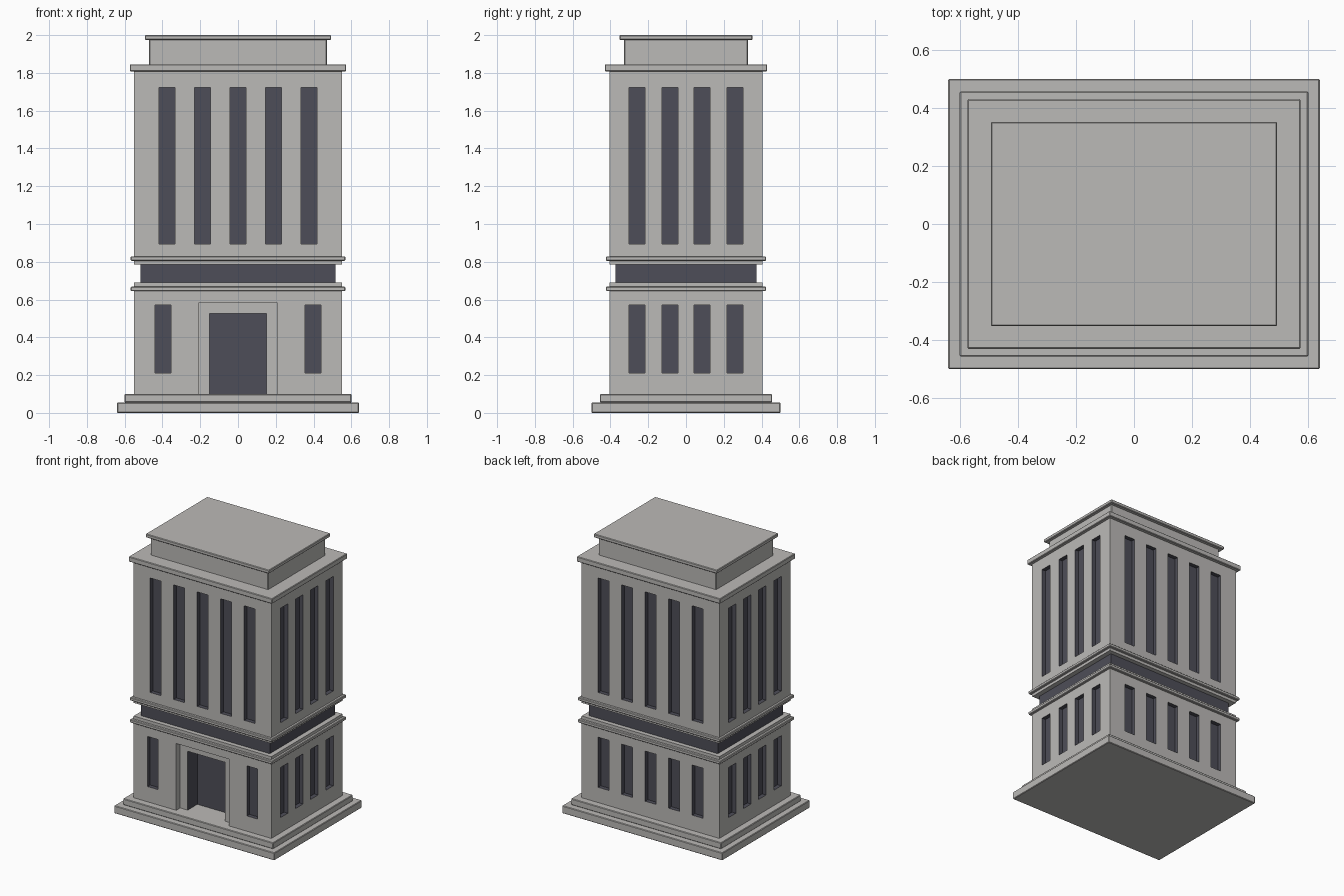
import bpy, bmesh
from mathutils import Vector

if "Cube" in bpy.data.objects:
    bpy.data.objects.remove(bpy.data.objects["Cube"])


def material(name, rgb):
    m = bpy.data.materials.new(name)
    m.diffuse_color = (*rgb, 1)
    m.use_nodes = True
    m.node_tree.nodes["Principled BSDF"].inputs["Base Color"].default_value = m.diffuse_color
    return m


STONE = material("warm grey stone", (0.50, 0.49, 0.475))
GLASS = material("dark glass", (0.076, 0.076, 0.098))
HX, HY = 0.55, 0.405          # half size of the walls
WIN, DEPTH = 0.0425, 0.03     # window half width and recess


def add_object(name, bm, mats):
    me = bpy.data.meshes.new(name)
    bm.to_mesh(me)
    bm.free()
    for m in mats:
        me.materials.append(m)
    ob = bpy.data.objects.new(name, me)
    bpy.context.collection.objects.link(ob)
    return ob


def slab(name, hx, hy, z0, z1, mat=STONE, bevel=0.004):
    bm = bmesh.new()
    bmesh.ops.create_cube(bm, size=1)
    for v in bm.verts:
        v.co = Vector((v.co.x * 2 * hx, v.co.y * 2 * hy, z0 + (v.co.z + 0.5) * (z1 - z0)))
    ob = add_object(name, bm, [mat])
    if bevel:
        b = ob.modifiers.new("soft edge", "BEVEL")
        b.width, b.segments = bevel, 1
    return ob


def facade(bm, side, z0, z1, recesses):
    """One wall as a grid of cells; recesses are (u0, u1, z0, z1, depth, material)."""
    half, dist = (HX, HY) if side in ("front", "back") else (HY, HX)
    place = {"front": lambda u, d, z: (u, d - dist, z),
             "back": lambda u, d, z: (-u, dist - d, z),
             "right": lambda u, d, z: (dist - d, u, z),
             "left": lambda u, d, z: (d - dist, -u, z)}[side]
    us = sorted({-half, half, *(e for r in recesses for e in r[:2])})
    zs = sorted({z0, z1, *(e for r in recesses for e in r[2:4])})

    def quad(pts, mat):
        f = bm.faces.new([bm.verts.new(place(*p)) for p in pts])
        f.material_index = mat

    def cell(i, j):
        u, z = (us[i] + us[i + 1]) / 2, (zs[j] + zs[j + 1]) / 2
        hits = [r[4:] for r in recesses if r[0] < u < r[1] and r[2] < z < r[3]]
        return max(hits, default=(0, 0))

    for i in range(len(us) - 1):
        for j in range(len(zs) - 1):
            a, b, c, e = us[i], us[i + 1], zs[j], zs[j + 1]
            d, m = cell(i, j)
            quad([(a, d, c), (b, d, c), (b, d, e), (a, d, e)], m)
            # reveals take the material of the deeper cell
            if i + 2 < len(us):
                d2, m2 = cell(i + 1, j)
                if d2 != d:
                    quad([(b, d, c), (b, d2, c), (b, d2, e), (b, d, e)], m if d > d2 else m2)
            if j + 2 < len(zs):
                d2, m2 = cell(i, j + 1)
                if d2 != d:
                    quad([(a, d, e), (b, d, e), (b, d2, e), (a, d2, e)], m if d > d2 else m2)


def windows(centres, z0, z1):
    return [(c - WIN, c + WIN, z0, z1, DEPTH, 1) for c in centres]


def storey(name, z0, z1, sides):
    bm = bmesh.new()
    for side, recesses in sides.items():
        facade(bm, side, z0, z1, recesses)
    bmesh.ops.remove_doubles(bm, verts=bm.verts, dist=1e-5)
    return add_object(name, bm, [STONE, GLASS])


LONG = [-0.376, -0.188, 0, 0.188, 0.376]
SHORT = [-0.26, -0.085, 0.085, 0.26]

# Stepped base
slab("base_step_lower", 0.64, 0.50, 0, 0.055)
slab("base_step_upper", 0.60, 0.456, 0.055, 0.10)

# Ground storey with the stepped entrance
low = (0.21, 0.572)
entrance = [(-0.21, 0.21, 0.10, 0.582, 0.045, 0), (-0.15, 0.15, 0.10, 0.525, 0.155, 1)]
storey("ground_storey", 0.10, 0.67, {
    "front": windows([-0.397, 0.397], *low) + entrance,
    "back": windows(LONG, *low),
    "left": windows(SHORT, *low), "right": windows(SHORT, *low)})

# Glazed band between two ledges
slab("lower_ledge", 0.568, 0.424, 0.645, 0.668)
slab("lower_wall_cap", HX, HY, 0.66, 0.69, bevel=0)
slab("glass_band", 0.515, 0.373, 0.68, 0.79, GLASS, 0)
slab("upper_wall_foot", HX, HY, 0.785, 0.815, bevel=0)
slab("upper_ledge", 0.568, 0.424, 0.805, 0.828)

# Tall upper storey
high = (0.895, 1.722)
storey("upper_storey", 0.81, 1.82, {
    "front": windows(LONG, *high), "back": windows(LONG, *high),
    "left": windows(SHORT, *high), "right": windows(SHORT, *high)})

# Cornice, attic and roof cap
slab("cornice", 0.573, 0.43, 1.808, 1.845)
slab("attic", 0.47, 0.327, 1.84, 1.98)
slab("roof_cap", 0.493, 0.352, 1.975, 2.0)
